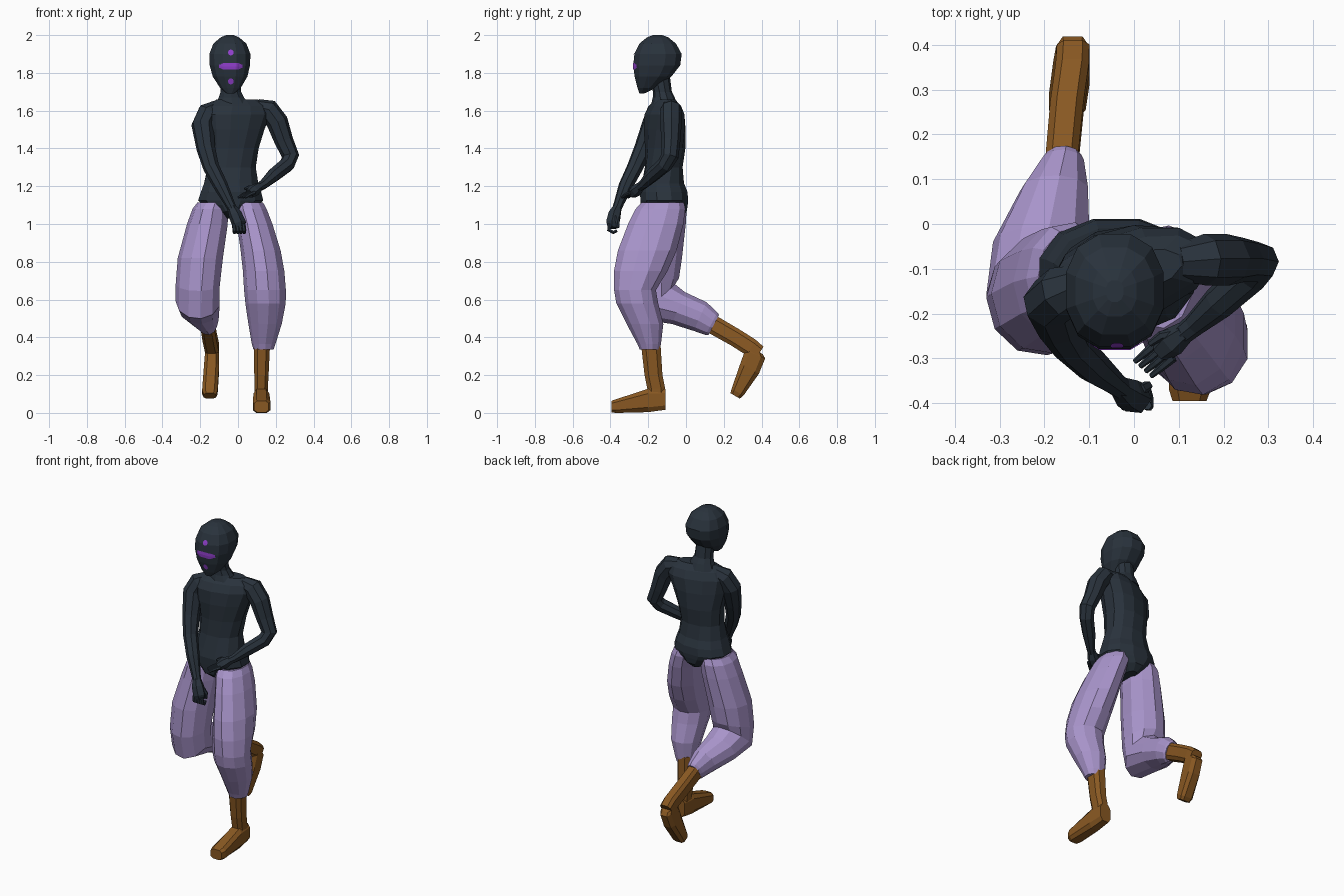
import bpy, bmesh, math
from mathutils import Vector, Matrix
from mathutils.bvhtree import BVHTree


def material(name, rgb):
    m = bpy.data.materials.new(name)
    m.diffuse_color = (*rgb, 1)
    return m


DARK = material("dark slate", (0.022, 0.032, 0.045))
LILAC = material("lilac cloth", (0.39, 0.295, 0.59))
BROWN = material("brown leather", (0.25, 0.098, 0.016))
VIOLET = material("violet paint", (0.28, 0.05, 0.6))


def finish(name, bm, mat):
    bmesh.ops.recalc_face_normals(bm, faces=bm.faces)
    me = bpy.data.meshes.new(name)
    bm.to_mesh(me)
    bm.free()
    me.materials.append(mat)
    ob = bpy.data.objects.new(name, me)
    bpy.context.collection.objects.link(ob)
    return ob


def skin(bm, loops):
    """Bridge a list of point loops and cap both ends."""
    rows = [[bm.verts.new(p) for p in loop] for loop in loops]
    n = len(rows[0])
    for a, b in zip(rows, rows[1:]):
        for i in range(n):
            j = (i + 1) % n
            bm.faces.new((a[i], a[j], b[j], b[i]))
    bm.faces.new(rows[0][::-1])
    bm.faces.new(rows[-1])


def sections(name, rings, mat, n=10, power=1.0):
    """Loft elliptical rings: x, y, z, rx, ry, tilt about x, yaw about z."""
    loops = []
    for r in rings:
        x, y, z, rx, ry, tilt, yaw = (list(r) + [0, 0])[:7]
        rot = Matrix.Rotation(math.radians(yaw), 3, 'Z') @ Matrix.Rotation(math.radians(tilt), 3, 'X')
        loop = []
        for i in range(n):
            a = 2 * math.pi * (i + 0.5) / n
            c, s = math.cos(a), math.sin(a)
            c = math.copysign(abs(c) ** power, c)
            s = math.copysign(abs(s) ** power, s)
            loop.append(Vector((x, y, z)) + rot @ Vector((rx * c, ry * s, 0)))
        loops.append(loop)
    bm = bmesh.new()
    skin(bm, loops)
    return finish(name, bm, mat)


def tube(bm, path, n=8):
    """Round limb along points x, y, z, radius."""
    pts = [Vector(p[:3]) for p in path]
    loops, quat, last = [], None, None
    for i, p in enumerate(pts):
        d = (pts[min(i + 1, len(pts) - 1)] - pts[max(i - 1, 0)]).normalized()
        quat = d.to_track_quat('Z', 'Y') if quat is None else last.rotation_difference(d) @ quat
        last = d
        r = path[i][3]
        loops.append([p + quat @ Vector((r * math.cos(2 * math.pi * k / n),
                                         r * math.sin(2 * math.pi * k / n), 0)) for k in range(n)])
    skin(bm, loops)


def limb(name, paths, mat, n=8):
    bm = bmesh.new()
    for p in paths:
        tube(bm, p, n)
    return finish(name, bm, mat)


# head
head = sections("head", [
    (-.04, -.235, 1.69, .02, .012), (-.04, -.208, 1.72, .056, .05),
    (-.042, -.175, 1.78, .094, .1), (-.043, -.155, 1.84, .11, .128),
    (-.043, -.148, 1.9, .112, .129), (-.043, -.15, 1.955, .09, .1),
    (-.043, -.15, 1.988, .05, .058), (-.043, -.15, 2.0, .02, .025)], DARK, 12, .85)

# neck
sections("neck", [(-.03, -.115, 1.63, .095, .07), (-.035, -.118, 1.67, .07, .058),
                  (-.038, -.125, 1.7, .057, .05), (-.04, -.14, 1.78, .054, .055)], DARK, 10)

# torso, twisted at the shoulders
sections("torso", [
    (-.035, -.11, 1.03, .035, .08), (-.037, -.115, 1.065, .09, .122),
    (-.038, -.115, 1.1, .15, .128), (-.039, -.115, 1.125, .178, .13),
    (-.037, -.118, 1.17, .164, .13), (-.036, -.122, 1.215, .148, .115),
    (-.034, -.118, 1.3, .13, .1, 0, 5), (-.028, -.11, 1.4, .138, .104, 0, 10),
    (-.02, -.113, 1.5, .162, .105, 0, 15), (-.01, -.114, 1.58, .185, .097, 0, 16),
    (-.002, -.112, 1.625, .165, .075, 0, 16), (-.005, -.11, 1.658, .115, .045, 0, 15)], DARK, 12, .9)

# arms
limb("right_arm", [[
    (-.11, -.13, 1.615, .042), (-.16, -.152, 1.585, .06), (-.188, -.175, 1.525, .06),
    (-.17, -.225, 1.4, .05), (-.142, -.27, 1.3, .043), (-.09, -.32, 1.2, .038),
    (-.045, -.355, 1.11, .027), (-.025, -.37, 1.07, .024)]], DARK)
limb("left_arm", [[
    (.1, -.085, 1.62, .042), (.16, -.08, 1.605, .058), (.208, -.08, 1.54, .058),
    (.243, -.08, 1.44, .05), (.278, -.085, 1.36, .046), (.26, -.112, 1.315, .042),
    (.19, -.175, 1.26, .038), (.135, -.225, 1.21, .026), (.11, -.245, 1.195, .024)]], DARK)

# right hand: a loosely closed fist
fist = [[(-.035, -.362, 1.09, .024), (-.015, -.378, 1.05, .036),
         (.004, -.388, 1.005, .038), (.01, -.39, .98, .028)]]
for k in range(4):
    x = -.022 + .017 * k
    fist.append([(x, -.405, 1.0, .011), (x + .004, -.408, .968, .011),
                 (x + .004, -.385, .955, .01), (x, -.366, .965, .008)])
fist.append([(.015, -.37, 1.04, .013), (.03, -.362, 1.01, .012), (.031, -.36, .98, .008)])
limb("right_hand", fist, DARK, 6)

# left hand: open, fingers reaching forward
palm = [[(.115, -.24, 1.2, .024), (.085, -.263, 1.178, .033), (.06, -.285, 1.16, .026)]]
for k in range(4):
    dx, dy = .012 * k - .014, -.012 * k + .014
    palm.append([(.066 + dx, -.278 + dy * .9, 1.165, .011), (.04 + dx, -.3 + dy * .9, 1.155, .009),
                 (.016 + dx, -.32 + dy * .9, 1.14, .006)])
palm.append([(.09, -.245, 1.19, .013), (.06, -.25, 1.195, .011), (.035, -.268, 1.185, .007)])
limb("left_hand", palm, DARK, 6)

# trouser legs
sections("left_trouser_leg", [
    (.055, -.122, 1.115, .08, .112), (.065, -.135, 1.08, .09, .133),
    (.09, -.16, 1.0, .096, .148), (.122, -.205, .86, .108, .157),
    (.138, -.24, .75, .112, .143), (.145, -.27, .65, .113, .112),
    (.148, -.258, .58, .109, .112), (.145, -.217, .47, .09, .098),
    (.137, -.195, .365, .064, .063), (.136, -.192, .335, .054, .053)], LILAC, 11)
sections("right_trouser_leg", [
    (-.132, -.117, 1.115, .082, .11), (-.145, -.122, 1.08, .096, .127),
    (-.16, -.13, 1.0, .11, .13), (-.197, -.155, .82, .122, .135),
    (-.211, -.165, .68, .119, .134, 15), (-.212, -.158, .59, .118, .137, 42),
    (-.205, -.04, .555, .11, .092, 68), (-.177, .075, .51, .077, .084, 66),
    (-.16, .135, .472, .05, .068, 62), (-.158, .147, .466, .042, .06, 62)], LILAC, 11)

# boots: shaft and foot, boxy sections
sections("left_boot_shaft", [
    (.127, -.188, .38, .046, .055), (.124, -.172, .2, .04, .05),
    (.122, -.158, .13, .038, .05), (.122, -.155, .04, .038, .045)], BROWN, 8, .7)
sections("left_boot_foot", [
    (.124, -.395, .033, .04, .032, 90), (.125, -.37, .036, .049, .038, 90),
    (.124, -.2, .066, .044, .065, 90), (.122, -.108, .072, .038, .058, 90)], BROWN, 8, .6)
sections("right_boot_shaft", [
    (-.163, .12, .48, .038, .052, 60), (-.15, .26, .4, .039, .05, 60),
    (-.138, .345, .346, .039, .05, 60), (-.136, .388, .317, .038, .042, 56)], BROWN, 8, .6)
sections("right_boot_foot", [
    (-.149, .26, .09, .034, .03, -30), (-.149, .273, .11, .043, .038, -30),
    (-.14, .337, .235, .042, .059, -30), (-.137, .366, .31, .039, .06, -22),
    (-.137, .365, .335, .036, .05, -30)], BROWN, 8, .6)

# face marks: thin patches laid onto the front of the head
bm = bmesh.new()
bm.from_mesh(head.data)
tree = BVHTree.FromBMesh(bm)
bm.free()


def face_mark(name, cx, cz, rx, rz, n=16):
    bm = bmesh.new()

    def place(x, z):
        hit = tree.ray_cast(Vector((x, -1, z)), Vector((0, 1, 0)))[0]
        return bm.verts.new((x, hit.y - .003, z))
    # vertical strips following the curved face
    pairs = []
    for i in range(n + 1):
        t = -1 + 2 * i / n
        h = rz * max(.5, (1 - t ** 6)) if rx > rz * 1.5 else rz * max(.2, math.sqrt(1 - t * t))
        pairs.append([place(cx + rx * t, cz + h * s) for s in (-1, 0, 1)])
    for a, b in zip(pairs, pairs[1:]):
        for k in range(2):
            bm.faces.new((a[k], b[k], b[k + 1], a[k + 1]))
    ob = finish(name, bm, VIOLET)
    if ob.data.polygons[0].normal.y > 0:
        ob.data.flip_normals()


face_mark("brow_mark", -.038, 1.908, .015, .015)
face_mark("eye_band", -.038, 1.835, .062, .018)
face_mark("chin_mark", -.038, 1.755, .015, .016)
